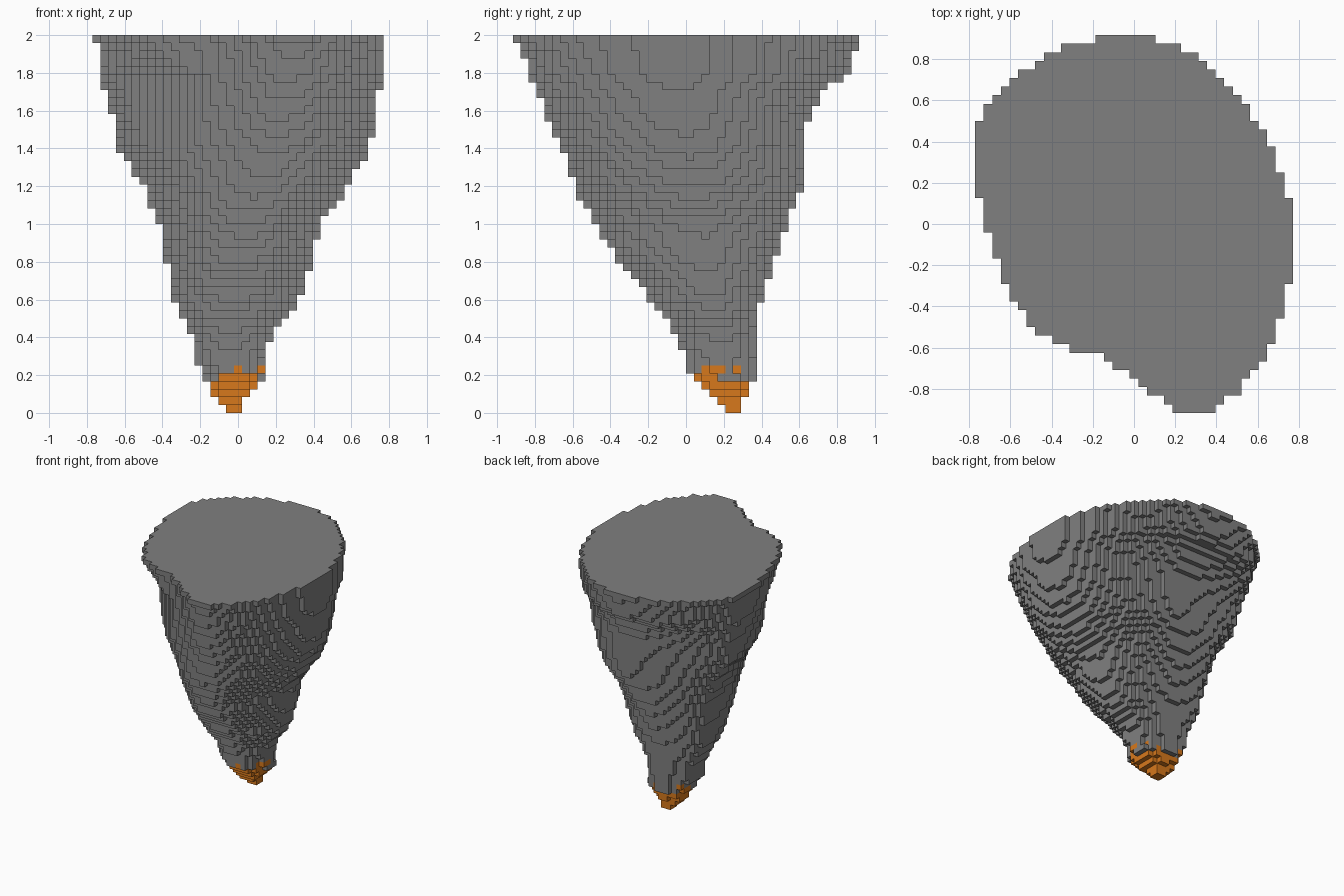
import bpy, bmesh, math, random

if "Cube" in bpy.data.objects:
    bpy.data.objects.remove(bpy.data.objects["Cube"], do_unlink=True)

random.seed(4)
LAYERS = 48
S = 2 / LAYERS          # edge length of one block
HALF_X, HALF_Y = 18, 22

# Silhouette by height: z, min x, max x, min y, max y
PROFILE = [
    (0.02, -0.06, 0.02, 0.21, 0.29),
    (0.06, -0.1, 0.03, 0.16, 0.30),
    (0.12, -0.15, 0.1, 0.1, 0.33),
    (0.19, -0.19, 0.14, 0.04, 0.37),
    (0.23, -0.2, 0.14, 0, 0.37),
    (0.27, -0.23, 0.14, 0, 0.37),
    (0.4, -0.25, 0.18, -0.04, 0.37),
    (0.6, -0.34, 0.33, -0.19, 0.40),
    (0.8, -0.38, 0.39, -0.36, 0.46),
    (1.0, -0.42, 0.43, -0.48, 0.54),
    (1.2, -0.5, 0.59, -0.6, 0.61),
    (1.4, -0.63, 0.69, -0.68, 0.62),
    (1.55, -0.66, 0.73, -0.75, 0.65),
    (1.7, -0.70, 0.75, -0.81, 0.73),
    (1.8, -0.73, 0.77, -0.85, 0.86),
    (1.92, -0.74, 0.77, -0.89, 0.89),
    (1.98, -0.77, 0.77, -0.93, 0.92),
]


def extents(z):
    """Interpolate the silhouette at a height."""
    z = min(max(z, PROFILE[0][0]), PROFILE[-1][0])
    for a, b in zip(PROFILE, PROFILE[1:]):
        if z <= b[0]:
            t = (z - a[0]) / (b[0] - a[0])
            return [p + (q - p) * t for p, q in zip(a[1:], b[1:])]


def arc(x, peak_x, peak_y, left, right):
    """Edge of two rounded quarters meeting at a peak; ends are (x, y, power)."""
    end_x, end_y, power = right if x > peak_x else left
    t = min(1, abs((x - peak_x) / (end_x - peak_x)))
    return end_y + (peak_y - end_y) * (1 - t ** power) ** (1 / power)


def fill_blocks():
    """Collect the occupied grid cells, layer by layer."""
    cells = set()
    for k in range(LAYERS):
        z = (k + 0.5) * S
        x0, x1, y0, y1 = extents(z)
        left, right = (x0, 0.25 + 0.07 * z), (x1, 0.25 - 0.16 * z)
        # The front left corner is squarer near the tip
        square = 2 + 0.8 * min(1, max(0, (1.2 - z) / 0.7))
        # Flat back wall shifts sideways at mid height
        back_peak = -0.02 + 0.15 * math.exp(-((z - 1.3) / 0.3) ** 2)
        front_peak = max(-0.02, 0.19 * z - 0.13)
        # Groove and undercut on the front, below the flared rim
        groove = 0.18 * max(0, (z - 1.1) / 0.9)
        undercut = 0.75 + 1.25 * max(0, z - 1.76)
        for i in range(-HALF_X, HALF_X + 1):
            x = i * S
            if not x0 < x < x1:
                continue
            back = arc(x, back_peak, y1, (*left, 1.8), (*right, 1.8))
            front = arc(x, front_peak, y0, (*left, square), (*right, 1.95))
            front += groove * math.exp(-((x + 0.13) / 0.26) ** 2)
            front = max(front, -undercut - x)
            for j in range(-HALF_Y, HALF_Y):
                if front <= (j + 0.5) * S <= back:
                    cells.add((i, j, k))
    return cells


def material(name, color):
    m = bpy.data.materials.new(name)
    m.use_nodes = True
    m.diffuse_color = color
    m.node_tree.nodes["Principled BSDF"].inputs["Base Color"].default_value = color
    return m


def build_blocks(name, cells, mats):
    """Make only the outer faces of the block volume."""
    bm = bmesh.new()
    verts = {}

    def corner(c):
        if c not in verts:
            verts[c] = bm.verts.new(((c[0] - 0.5) * S, c[1] * S, c[2] * S))
        return verts[c]

    for cell in sorted(cells):
        # Orange tip with a ragged upper border, grey along the back
        i, j, k = cell
        chance = 1 if k < 4 else {4: 0.6, 5: 0.3}.get(k, 0)
        tip = j < 8 and random.random() < chance
        for axis in range(3):
            u, v = (axis + 1) % 3, (axis + 2) % 3
            for side in (0, 1):
                near = list(cell)
                near[axis] += 2 * side - 1
                if tuple(near) in cells:
                    continue
                loop = []
                for du, dv in ((0, 0), (1, 0), (1, 1), (0, 1)):
                    c = list(cell)
                    c[axis] += side
                    c[u] += du
                    c[v] += dv
                    loop.append(corner(tuple(c)))
                face = bm.faces.new(loop if side else loop[::-1])
                face.material_index = int(tip)
    mesh = bpy.data.meshes.new(name)
    bm.to_mesh(mesh)
    bm.free()
    for m in mats:
        mesh.materials.append(m)
    obj = bpy.data.objects.new(name, mesh)
    bpy.context.collection.objects.link(obj)
    return obj


grey = material("stone_grey", (0.215, 0.215, 0.215, 1))
orange = material("tip_orange", (0.68, 0.19, 0.012, 1))
build_blocks("rock_spike", fill_blocks(), [grey, orange])
